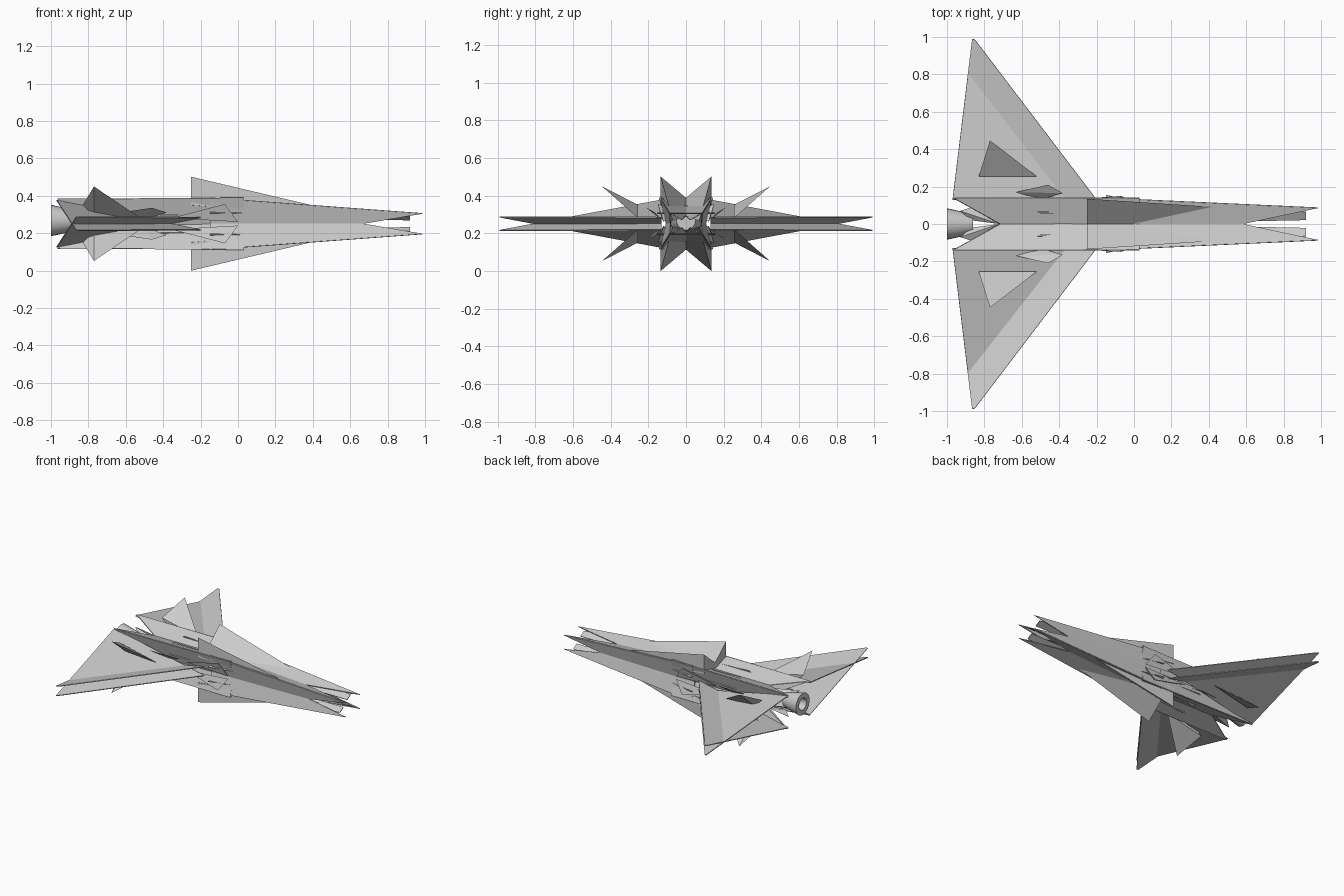
import bpy, bmesh, math
from mathutils import Vector

if "Cube" in bpy.data.objects:
    bpy.data.objects.remove(bpy.data.objects["Cube"])

CZ = 0.251  # height of the horizontal symmetry plane


def finish(name, bm):
    bmesh.ops.recalc_face_normals(bm, faces=bm.faces[:])
    me = bpy.data.meshes.new(name)
    bm.to_mesh(me)
    bm.free()
    ob = bpy.data.objects.new(name, me)
    bpy.context.collection.objects.link(ob)
    return ob


def quarters(pts):
    # mirror left/right and up/down; heights are measured from CZ
    for sy in (1, -1):
        for sz in (1, -1):
            yield [Vector((x, y * sy, CZ + h * sz)) for x, y, h in pts]


def sheet(name, pts, thick=0.006):
    # thin flat plate, four mirrored copies that cross each other
    bm = bmesh.new()
    for q in quarters(pts):
        n = (q[1] - q[0]).cross(q[2] - q[0]).normalized() * thick / 2
        a = [bm.verts.new(p + n) for p in q]
        b = [bm.verts.new(p - n) for p in q]
        bm.faces.new(a)
        bm.faces.new(b[::-1])
        for i in range(len(q)):
            j = (i + 1) % len(q)
            bm.faces.new((a[j], a[i], b[i], b[j]))
    return finish(name, bm)


def wedge(name, pts):
    # solid convex shard, four mirrored copies
    bm = bmesh.new()
    for q in quarters(pts):
        vs = [bm.verts.new(p) for p in q]
        bmesh.ops.convex_hull(bm, input=vs)
    return finish(name, bm)


# delta wings: upper and lower sheets cross near the tips
sheet("wings", [(-0.2, 0.13, -0.034), (-0.97, 0.13, 0.125),
                (-0.865, 0.99, -0.036), (-0.85, 0.985, -0.036)], 0.006)

# rear hull: deck plates forming a shallow valley, and side plates
sheet("deck_plates", [(-0.965, 0.138, 0.132), (-0.2, 0.138, 0.135), (0.03, 0.135, 0.138),
                      (0.03, -0.10, 0.055), (-0.5, -0.12, 0.048)])
sheet("side_plates", [(-0.965, 0.14, 0.132), (0.03, 0.138, 0.138),
                      (0.03, 0.06, -0.1), (-0.5, 0.06, -0.12)])

# forked nose: crossing blades on top, bottom and both sides
sheet("nose_top_blades", [(-0.15, 0.138, 0.138), (0.985, 0.086, 0.054), (-0.15, -0.155, 0.055)])
sheet("nose_side_blades", [(-0.15, 0.138, 0.138), (0.985, 0.086, 0.054), (-0.15, 0.07, -0.14)])
# short inner prongs behind the tips
sheet("nose_inner_blades", [(-0.1, 0.11, 0.1), (0.92, 0.066, 0.045), (0.92, 0.022, 0.02), (-0.1, 0.0, 0.04)], 0.005)

# tall crest fins in the middle of the hull
wedge("crest_fins", [(-0.25, 0.135, 0.251), (-0.25, -0.08, 0.07), (-0.25, 0.135, 0.10),
                     (0.75, 0.07, 0.015)])

# small canted fins standing on the wings
wedge("wing_fins", [(-0.77, 0.447, 0.199), (-0.83, 0.255, 0.10), (-0.52, 0.255, 0.03),
                    (-0.77, 0.255, 0.04)])

# slim shards along the wing roots
wedge("root_shards", [(-0.63, 0.17, 0.06), (-0.46, 0.21, 0.085), (-0.38, 0.165, 0.06),
                      (-0.5, 0.13, 0.02)])

# pointed intakes at the shoulders
wedge("intake_shards", [(-0.07, 0.15, 0.105), (-0.36, 0.13, 0.03), (0.0, 0.12, 0.01),
                        (-0.1, 0.06, 0.06)])

# tail shards around the engine
wedge("tail_shards", [(-0.93, 0.07, 0.075), (-0.72, 0.0, 0.07), (-0.8, 0.11, 0.03),
                      (-0.87, 0.02, 0.05)])

# hollow engine nozzle, revolved around the long axis
profile = [(-0.86, 0.05), (-0.9, 0.062), (-1.0, 0.084), (-1.0, 0.045), (-0.92, 0.04), (-0.9, 0.0)]
N = 24
bm = bmesh.new()
rings = [[bm.verts.new((x, r * math.cos(2 * math.pi * i / N), 0.268 + r * math.sin(2 * math.pi * i / N)))
          for i in range(N)] for x, r in profile]
for a, b in zip(rings, rings[1:]):
    for i in range(N):
        j = (i + 1) % N
        bm.faces.new((a[i], a[j], b[j], b[i]))
bm.faces.new(rings[0])
bmesh.ops.remove_doubles(bm, verts=bm.verts[:], dist=1e-5)
nozzle = finish("engine_nozzle", bm)
bpy.context.view_layer.objects.active = nozzle
nozzle.select_set(True)
bpy.ops.object.shade_smooth_by_angle(angle=math.radians(30))
